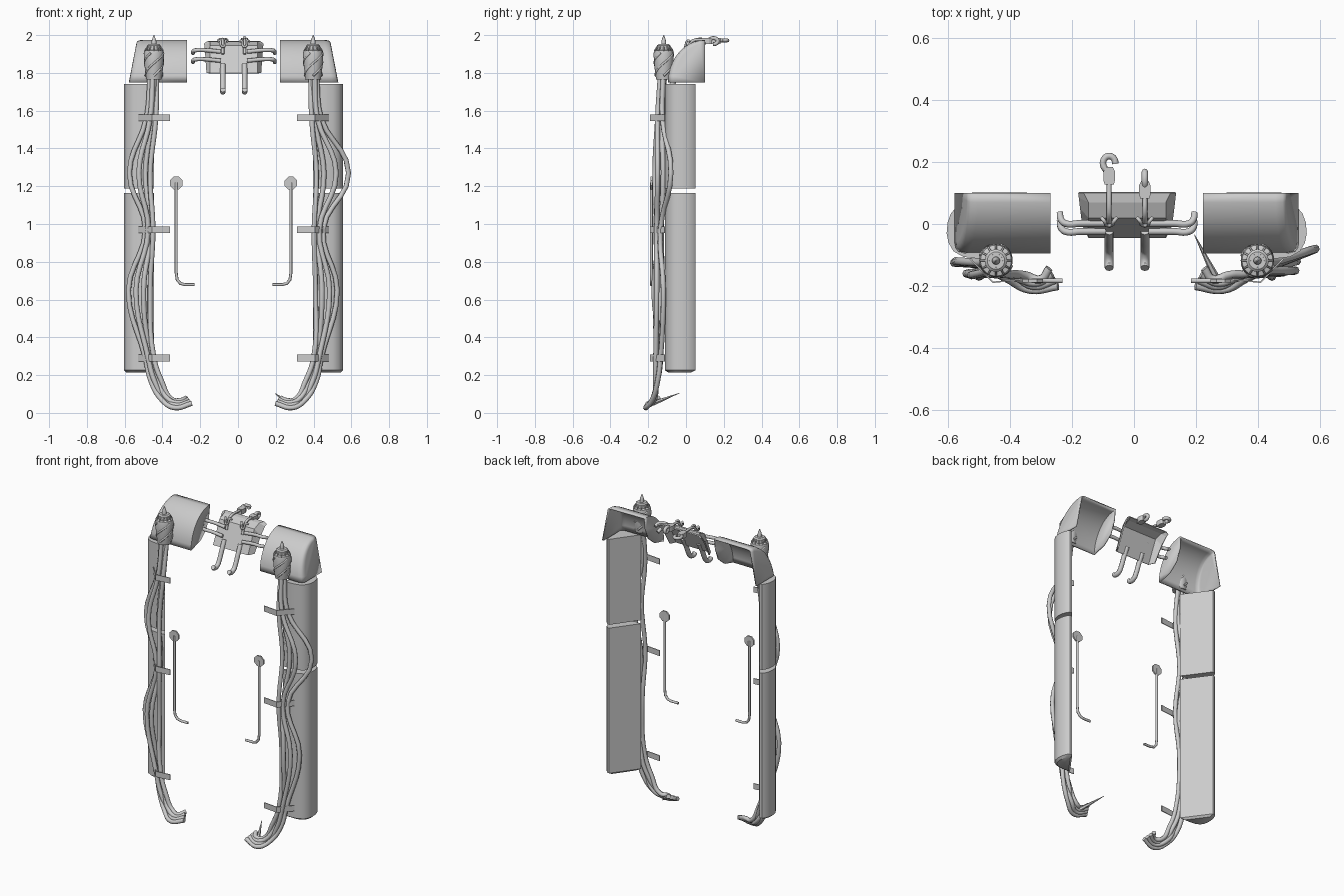
import bpy, bmesh
from math import sin, cos, pi
from mathutils import Vector

if "Cube" in bpy.data.objects:
    bpy.data.objects.remove(bpy.data.objects["Cube"])

MX = -0.0235         # symmetry plane of the side assemblies


def side(x, s):      # s=-1: left as written, s=1: mirrored to the right
    return x if s < 0 else 2 * MX - x


def mesh_obj(name, verts, faces, smooth=None):
    bm = bmesh.new()
    vs = [bm.verts.new(v) for v in verts]
    for f in faces:
        bm.faces.new([vs[i] for i in f])
    bmesh.ops.recalc_face_normals(bm, faces=bm.faces)
    me = bpy.data.meshes.new(name)
    bm.to_mesh(me)
    bm.free()
    ob = bpy.data.objects.new(name, me)
    bpy.context.collection.objects.link(ob)
    if smooth:
        me.shade_smooth()
        me.set_sharp_from_angle(angle=smooth)
    return ob


def loft(name, rings, smooth=0.6):
    n = len(rings[0])
    verts = [p for r in rings for p in r]
    faces = [(k * n + i, k * n + (i + 1) % n, (k + 1) * n + (i + 1) % n, (k + 1) * n + i)
             for k in range(len(rings) - 1) for i in range(n)]
    faces += [tuple(range(n)), tuple(range((len(rings) - 1) * n, len(rings) * n))]
    return mesh_obj(name, verts, faces, smooth)


def lathe(name, cx, cy, prof, n=24):
    return loft(name, [[(cx + r * cos(2 * pi * i / n), cy + r * sin(2 * pi * i / n), z)
                        for i in range(n)] for r, z in prof])


def tube(name, pts, r, smooth=True, res=5):
    cu = bpy.data.curves.new(name, 'CURVE')
    cu.dimensions = '3D'
    cu.bevel_depth, cu.bevel_resolution, cu.use_fill_caps = r, 2, True
    cu.resolution_u = res
    if smooth:
        sp = cu.splines.new('BEZIER')
        sp.bezier_points.add(len(pts) - 1)
        for b, p in zip(sp.bezier_points, pts):
            b.co = p
            b.handle_left_type = b.handle_right_type = 'AUTO'
    else:
        sp = cu.splines.new('POLY')
        sp.points.add(len(pts) - 1)
        for b, p in zip(sp.points, pts):
            b.co = (*p, 1)
    tmp = bpy.data.objects.new(name + "_path", cu)
    bpy.context.collection.objects.link(tmp)
    me = bpy.data.meshes.new_from_object(tmp.evaluated_get(bpy.context.evaluated_depsgraph_get()))
    bpy.data.objects.remove(tmp)
    me.name = name
    ob = bpy.data.objects.new(name, me)
    bpy.context.collection.objects.link(ob)
    me.shade_smooth()
    me.set_sharp_from_angle(angle=0.9)
    return ob


def solidify(ob, t, offset=-1):
    m = ob.modifiers.new("thickness", 'SOLIDIFY')
    m.thickness, m.offset = t, offset


def leg_panels(s, tag):
    # curved outside, flat diagonal inside
    sec = [(-.445, -.11), (-.50, -.112), (-.55, -.106), (-.582, -.088), (-.598, -.06),
           (-.604, -.03), (-.601, .005), (-.59, .035), (-.577, .049), (-.562, .05)]
    ring = lambda z, k=1: [(side(-.55 + (x + .55) * k, s), -.04 + (y + .04) * k, z) for x, y in sec]
    loft("lower_leg_panel_" + tag, [ring(.214, .75), ring(.226), ring(1.165)])
    loft("upper_leg_panel_" + tag, [ring(1.187), ring(1.74)])


def corner_cap(s, tag):
    # hollow rounded shell, open at back and bottom
    n = 10
    arc = [(.1 - .195 * cos(pi / 2 * i / n), 1.75 + .225 * sin(pi / 2 * i / n)) for i in range(n + 1)]
    out = lambda z: -.578 + .04 * (z - 1.75) / .225
    verts = [(side(-.27, s), y, z) for y, z in arc]
    for inset, k in ((.035, 0), (.012, .03), (.003, .09), (0, .17)):
        verts += [(side(out(z) + inset, s), y + (.1 - y) * k, z - (z - 1.75) * k * .5) for y, z in arc]
    m = n + 1
    faces = [(k * m + i, k * m + i + 1, (k + 1) * m + i + 1, (k + 1) * m + i)
             for k in range(4) for i in range(n)]
    verts.append((side(out(1.75), s), .1, 1.75))
    faces.append(tuple(range(4 * m, 5 * m)) + (5 * m,))
    # inner end plate with a bowed rear edge
    verts += [(side(-.27, s), y, z) for y, z in ((.09, 1.9), (.06, 1.825), (.0, 1.775))]
    faces.append(tuple(range(m)) + (5 * m + 1, 5 * m + 2, 5 * m + 3))
    ob = mesh_obj("corner_cap_" + tag, verts, faces, 0.7)
    solidify(ob, .01)


def connector(s, tag):
    cx, cy = side(-.445, s), -.118
    lathe("connector_body_" + tag, cx, cy, [(.040, 1.765), (.044, 1.79), (.05, 1.84), (.054, 1.90),
                                            (.050, 1.918), (.036, 1.922), (.036, 1.945), (.028, 1.952)])
    lathe("connector_tip_" + tag, cx, cy, [(.013, 1.94), (.013, 1.965), (.009, 1.98), (.002, 2.0)], 12)
    # spiral wraps
    for k in range(4):
        pts = []
        for i in range(13):
            t = i / 12
            a = 2 * pi * k / 4 + t * pi * .9
            r = .043 + .009 * t
            pts.append((cx + r * cos(a), cy + r * sin(a), 1.785 + .12 * t))
        tube(f"connector_wrap_{tag}_{k}", pts, .006, False)
    # radial fins on the shoulder
    for k in range(12):
        a = 2 * pi * k / 12
        tube(f"connector_fin_{tag}_{k}", [(cx + r * cos(a), cy + r * sin(a), z)
                                          for r, z in ((.02, 1.95), (.034, 1.94), (.05, 1.917))], .003, False)


def cables(s, tag, table):
    zs = [1.80, 1.56, 1.27, .97, .65, .29]
    for k, (xs, ys) in enumerate(table):
        pts = [(x, y, z) for x, y, z in zip(xs, ys, zs)]
        d = k * .019
        for x, y, z in ((-.462 + d, -.15 - .012 * (k % 2), .17), (-.405 + d, -.178 + .012 * (k % 2), .07),
                        (-.335 + d * .6, -.212 + d * .6, .027 + d * .7), (-.245 - d * .5, -.20 + d, .05 + d * .5)):
            pts.append((side(x, s), y, z))
        tube(f"cable_{tag}_{k}", pts, .0135)


def fittings(s, tag):
    # straps around the cables
    for k, z0 in enumerate((1.563, .97, .29)):
        pl = [(-.36, -.178), (-.455, -.188), (-.528, -.112)]
        verts = [(side(x, s), y, z0 + h) for h in (-.018, .018) for x, y in pl]
        ob = mesh_obj(f"strap_{tag}_{k}", verts, [(0, 1, 4, 3), (1, 2, 5, 4)])
        solidify(ob, .005, 0)
    # thin bent rod with an eight sided disc
    x = lambda v: side(v, s)
    tube("pull_rod_" + tag, [(x(a), -.183, z) for a, z in
                             ((-.327, 1.22), (-.327, .74), (-.322, .705), (-.305, .685), (-.28, .679), (-.23, .679))],
         .008, False)
    loft("rod_disc_" + tag, [[(x(-.327) + .036 * cos(pi / 8 + i * pi / 4), y,
                               1.217 + .036 * sin(pi / 8 + i * pi / 4)) for i in range(8)]
                             for y in (-.188, -.178)], None)


for s, tag in ((-1, "left"), (1, "right")):
    leg_panels(s, tag)
    corner_cap(s, tag)
    connector(s, tag)
    fittings(s, tag)

cables(-1, "left", [
    ((-.465, -.485, -.575, -.49, -.58, -.49), (-.12, -.125, -.12, -.13, -.125, -.135)),
    ((-.45, -.465, -.525, -.475, -.54, -.475), (-.135, -.15, -.165, -.155, -.16, -.16)),
    ((-.44, -.45, -.49, -.46, -.50, -.46), (-.12, -.13, -.11, -.135, -.17, -.135)),
    ((-.43, -.435, -.465, -.45, -.465, -.445), (-.11, -.14, -.14, -.16, -.14, -.155))])
cables(1, "right", [
    ((.415, .44, .585, .45, .525, .44), (-.12, -.125, -.08, -.135, -.12, -.135)),
    ((.405, .42, .52, .43, .485, .428), (-.135, -.15, -.15, -.155, -.155, -.16)),
    ((.395, .405, .455, .418, .445, .413), (-.12, -.13, -.12, -.135, -.17, -.135)),
    ((.385, .39, .415, .403, .41, .40), (-.11, -.14, -.14, -.16, -.14, -.155))])

# needle on the right cable end
base, tip = Vector((.265, -.175, .05)), Vector((.195, -.035, .105))
u = (tip - base).cross(Vector((0, 0, 1))).normalized()
v = (tip - base).cross(u).normalized()
loft("needle", [[c + r * (u * cos(i * pi / 3) + v * sin(i * pi / 3)) for i in range(6)]
                for c, r in ((base, .013), (tip, .001))])

# centre bracket: folded plate with flared sides
BX = -.022
prof = [(.125, -.045, 1.80), (.125, .02, 1.945), (.125, .07, 1.965), (.14, .1, 1.968)]
flare = [(.145, -.005, 1.80), (.152, .05, 1.90), (.156, .085, 1.945), (.158, .1, 1.955)]
verts = [(BX + sg * w, y, z) for p, sg in ((flare, -1), (prof, -1), (prof, 1), (flare, 1)) for w, y, z in p]
ob = mesh_obj("centre_bracket", verts, [(k * 4 + i, k * 4 + i + 1, k * 4 + i + 5, k * 4 + i + 4)
                                        for k in range(3) for i in range(3)])
solidify(ob, .008)

# side pegs, bent at their ends
for sg, tag in ((-1, "left"), (1, "right")):
    for k, (z, y) in enumerate(((1.92, .002), (1.872, -.024))):
        tube(f"side_peg_{tag}_{k}", [(BX + sg * a, y + b, z + c) for a, b, c in
                                     ((.07, 0, -.008), (.15, 0, 0), (.20, 0, 0), (.213, .012, -.004),
                                      (.217, .034, -.016))], .011)

# front pegs and rear hook arms
for k, x in enumerate((-.08, .035)):
    tube(f"front_peg_{k}", [(x, y, z) for y, z in ((-.022, 1.845), (-.05, 1.79), (-.075, 1.735),
                                                   (-.095, 1.707), (-.13, 1.70), (-.142, 1.71))], .0145)
    tube(f"hook_arm_{k}", [(x, y, z) for y, z in ((-.005, 1.90), (.012, 1.945), (.04, 1.972), (.13 - .035 * k, 1.975))], .008)
    tube(f"arm_clamp_{k}", [(x + a, b, z) for a, b, z in ((-.025, .02, 1.965), (-.016, .01, 1.972), (-.006, -.004, 1.94),
                                                          (.006, -.004, 1.94), (.016, .01, 1.972), (.025, .02, 1.965))], .006)
    y0 = .128 - .045 * k
    loft(f"hook_block_{k}", [[(x + a * w, y, 1.968 + b * .016) for a, b in ((-1, -1), (1, -1), (1, 1), (-1, 1))]
                             for y, w in ((y0, .015), (y0 + .015, .019), (y0 + .04, .019), (y0 + .055, .012))], None)
    # open C hook: the first lies flat, the second stands upright
    pts = []
    for i in range(10):
        a = -2.3 - (i - .5) * .48
        dx, dy = .020 * cos(a), .023 * sin(a)
        pts.append((x + dx, y0 + .068 + dy, 1.972) if k == 0 else (x, y0 + .062 + dy, 1.968 - dx * .8))
    tube(f"hook_{k}", [(x, y0 + .035, 1.97)] + pts[1:], .0105, True, 3)
